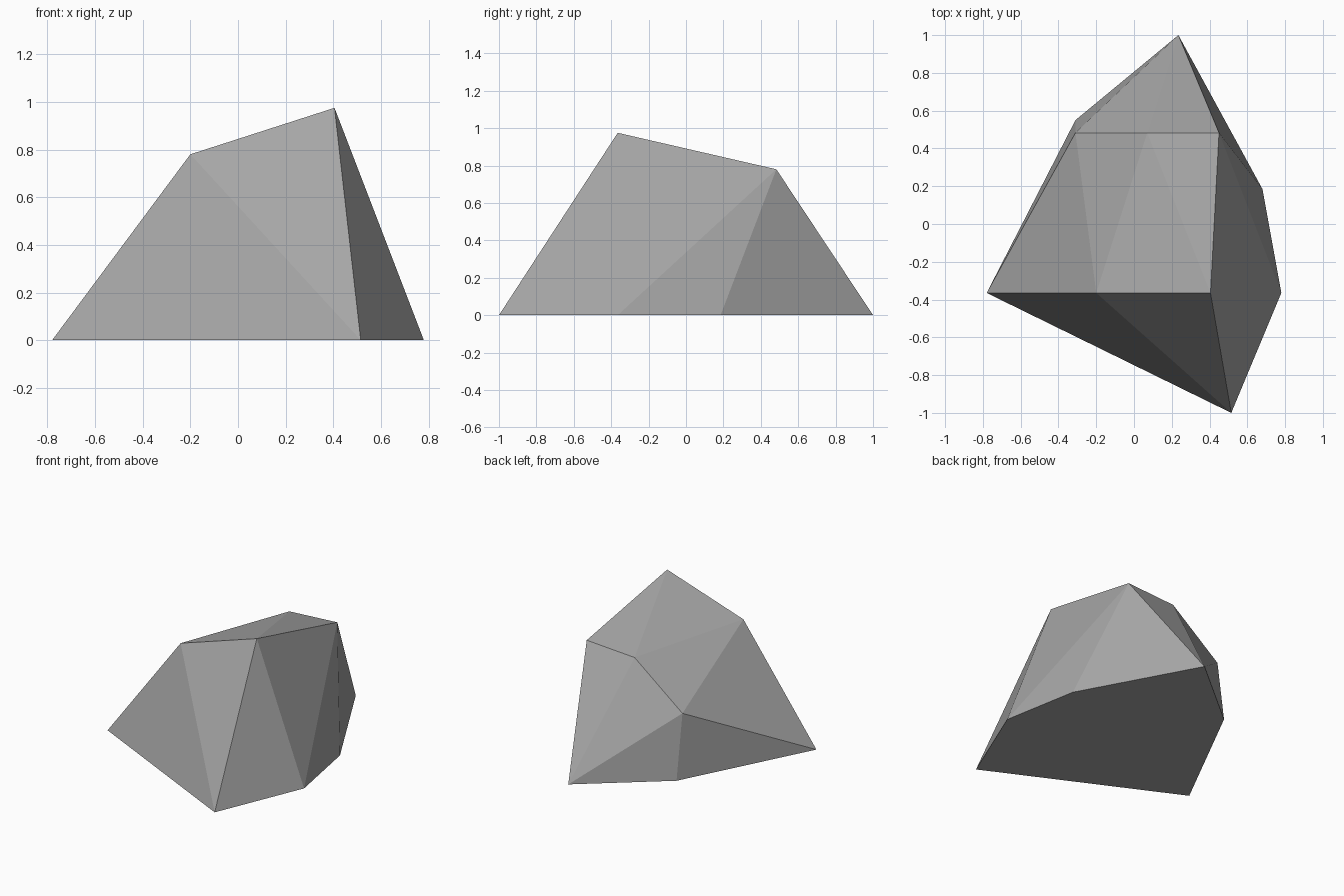
import bpy, bmesh, math

if "Cube" in bpy.data.objects:
    bpy.data.objects.remove(bpy.data.objects["Cube"])

# Stone colour
stone = bpy.data.materials.new("stone grey")
stone.diffuse_color = (0.38, 0.38, 0.38, 1)
stone.use_nodes = True
stone.node_tree.nodes["Principled BSDF"].inputs["Base Color"].default_value = stone.diffuse_color

# Outline on the ground
base = [(-0.78, -0.365), (0.515, -1.0), (0.78, -0.365),
        (0.68, 0.185), (0.235, 1.0), (-0.31, 0.55)]
# Upper corners: front ridge, then back ridge
front_ridge = [(-0.2, 0.78), (0.405, 0.975)]
back_ridge = [(-0.31, 0.458), (0.07, 0.757), (0.45, 0.78)]

points = [(x, y, 0) for x, y in base]
points += [(x, -0.365, z) for x, z in front_ridge]
points += [(x, 0.483, z) for x, z in back_ridge]

# Faceted rock: wrap the corners in a convex skin
bm = bmesh.new()
for p in points:
    bm.verts.new(p)
bmesh.ops.convex_hull(bm, input=bm.verts[:])
bmesh.ops.dissolve_limit(bm, angle_limit=math.radians(0.1),
                         verts=bm.verts[:], edges=bm.edges[:])
bmesh.ops.recalc_face_normals(bm, faces=bm.faces[:])

mesh = bpy.data.meshes.new("rock")
bm.to_mesh(mesh)
bm.free()
mesh.materials.append(stone)
rock = bpy.data.objects.new("rock", mesh)
bpy.context.collection.objects.link(rock)
